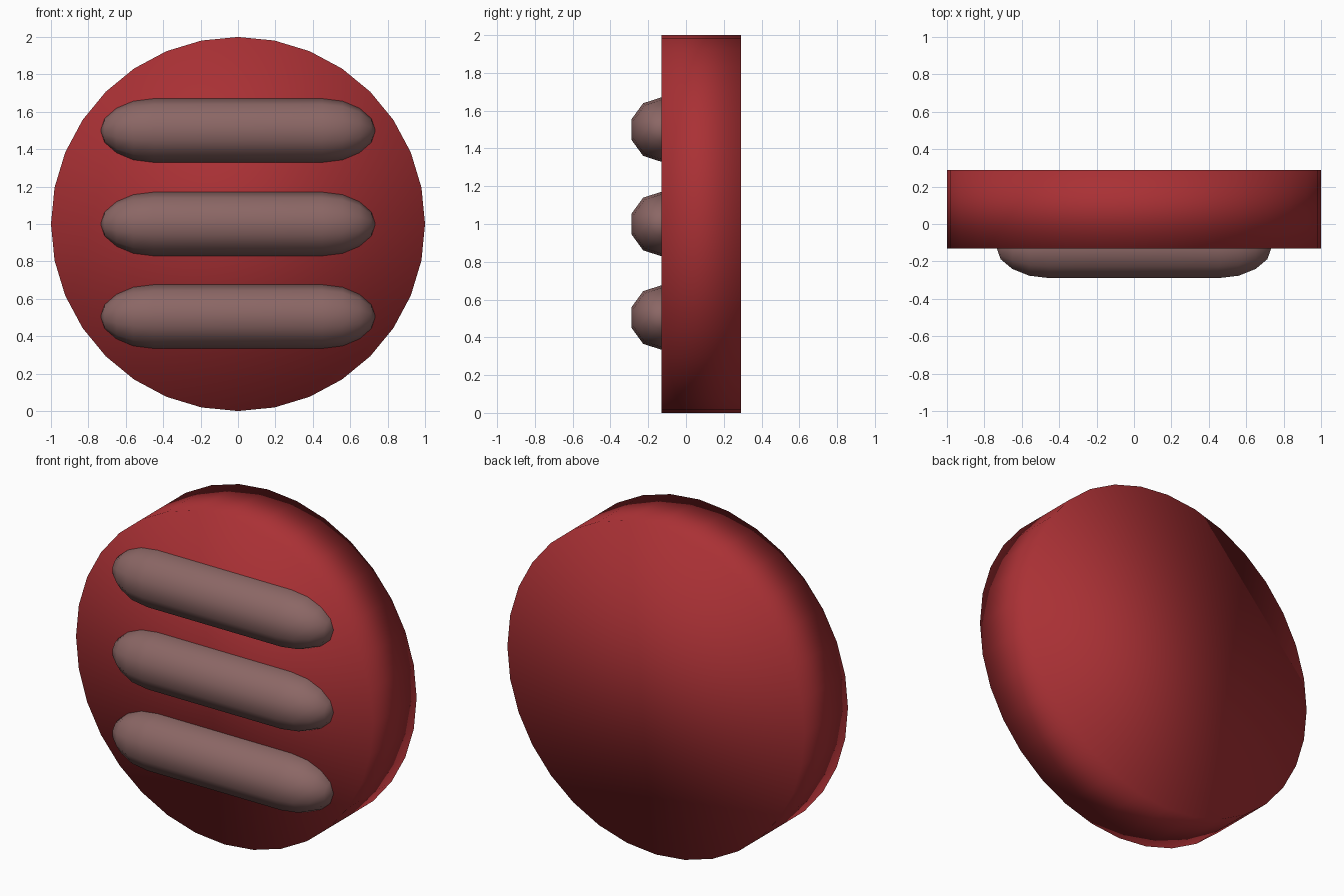
import bpy, bmesh, math
from mathutils import Matrix

if "Cube" in bpy.data.objects:
    bpy.data.objects.remove(bpy.data.objects["Cube"])


def material(name, rgb):
    m = bpy.data.materials.new(name)
    m.diffuse_color = (*rgb, 1)
    m.use_nodes = True
    m.node_tree.nodes["Principled BSDF"].inputs["Base Color"].default_value = m.diffuse_color
    return m


def finish(bm, name, mat):
    bmesh.ops.recalc_face_normals(bm, faces=bm.faces)
    mesh = bpy.data.meshes.new(name)
    bm.to_mesh(mesh)
    bm.free()
    mesh.materials.append(mat)
    mesh.shade_smooth()
    ob = bpy.data.objects.new(name, mesh)
    bpy.context.collection.objects.link(ob)
    return ob


red = material("red", (0.40, 0.03, 0.035))
taupe = material("taupe", (0.26, 0.135, 0.13))

# Round base: 32-sided disc, smooth shaded right across the rim
bm = bmesh.new()
bmesh.ops.create_cone(bm, cap_ends=True, segments=32, radius1=1, radius2=1, depth=0.42,
                      matrix=Matrix.Translation((0, 0.08, 1)) @ Matrix.Rotation(math.pi / 2, 4, 'X'))
finish(bm, "disc", red)

# Bars: ten-sided capsules with elongated, rounded ends
SIDES, RADIUS, CENTRE_Y = 10, 0.172, -0.126
end = [(0.45, 1.0), (0.56, 0.92), (0.65, 0.70), (0.713, 0.38)]
stations = [(-x, s) for x, s in reversed(end)] + end


def bar(name, z):
    bm = bmesh.new()
    rings = []
    for x, s in stations:
        ring = []
        for i in range(SIDES):
            a = 2 * math.pi * i / SIDES
            ring.append(bm.verts.new((x, CENTRE_Y + RADIUS * s * math.sin(a),
                                      z + RADIUS * s * math.cos(a))))
        rings.append(ring)
    for r0, r1 in zip(rings, rings[1:]):
        for i in range(SIDES):
            j = (i + 1) % SIDES
            bm.faces.new((r0[i], r0[j], r1[j], r1[i]))
    for ring, x in ((rings[0], -0.735), (rings[-1], 0.735)):
        tip = bm.verts.new((x, CENTRE_Y, z))
        for i in range(SIDES):
            bm.faces.new((ring[i], ring[(i + 1) % SIDES], tip))
    finish(bm, name, taupe)


for name, z in (("lower_bar", 0.505), ("middle_bar", 1.0), ("upper_bar", 1.5)):
    bar(name, z)
